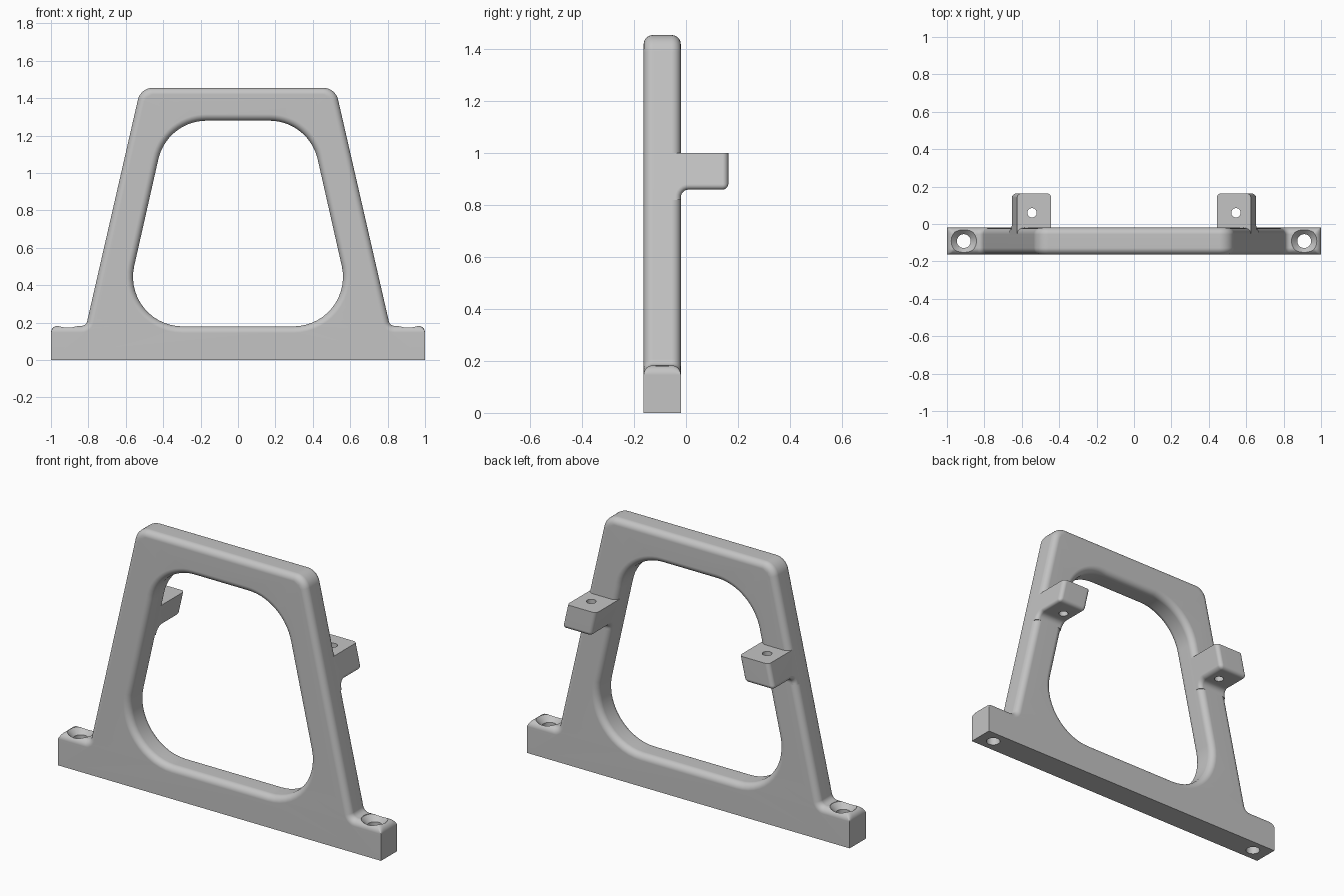
import bpy, bmesh, math
from mathutils import Vector

if "Cube" in bpy.data.objects:
    bpy.data.objects.remove(bpy.data.objects["Cube"])

Y0, Y1, R = -0.163, -0.02, 0.035      # frame front, back, edge rounding

grey = bpy.data.materials.new("light_grey")
grey.diffuse_color = (0.55, 0.55, 0.55, 1)
grey.use_nodes = True
grey.node_tree.nodes["Principled BSDF"].inputs["Base Color"].default_value = grey.diffuse_color


def rounded(corners, n=8):
    """Closed 2D loop from (x, z, radius) corners."""
    pts = []
    for i, (x, z, r) in enumerate(corners):
        c = Vector((x, z))
        if r == 0:
            pts.append(c)
            continue
        a = (Vector(corners[i - 1][:2]) - c).normalized()
        b = (Vector(corners[(i + 1) % len(corners)][:2]) - c).normalized()
        half = a.angle(b) / 2
        mid = c + (a + b).normalized() * (r / math.sin(half))
        t = r / math.tan(half)
        s, e = c + a * t - mid, c + b * t - mid
        w = s.angle(e)
        for k in range(n + 1):
            f = k / n
            pts.append(mid + (s * math.sin((1 - f) * w) + e * math.sin(f * w)) / math.sin(w))
    return pts


def mirrored(right):
    return right + [(-x, z, r) for x, z, r in reversed(right)]


def outer_side(z, d=0):
    return 0.812 - 0.229 * (z - 0.183) - 1.026 * d


def hole_side(z, d=0):
    return 0.628 - 0.226 * (z - 0.18) + 1.026 * d


def outer_loop(d):
    lug, top = 0.183 - d, 1.455 - d
    return rounded(mirrored([(1, 0, 0), (1, lug, 0.0365 - d),
                             (outer_side(lug, d), lug, 0.03 + d),
                             (outer_side(top, d), top, 0.08 - d)]))


def hole_loop(d):
    lo, hi = 0.18 - d, 1.28 + d
    return rounded(mirrored([(hole_side(lo, d), lo, 0.265 + d),
                             (hole_side(hi, d), hi, 0.265 + d)]), 14)


def finish(bm, name):
    bmesh.ops.recalc_face_normals(bm, faces=bm.faces)
    me = bpy.data.meshes.new(name)
    bm.to_mesh(me)
    bm.free()
    me.materials.append(grey)
    ob = bpy.data.objects.new(name, me)
    bpy.context.collection.objects.link(ob)
    return ob


def activate(ob):
    bpy.ops.object.select_all(action='DESELECT')
    ob.select_set(True)
    bpy.context.view_layer.objects.active = ob


def drill(ob, x, y, profile, n=32):
    """Cut a turned (z, radius) profile out of an object."""
    bm = bmesh.new()
    rings = [[bm.verts.new((x + r * math.cos(math.tau * k / n), y + r * math.sin(math.tau * k / n), z))
              for k in range(n)] for z, r in profile]
    for a, b in zip(rings, rings[1:]):
        for k in range(n):
            bm.faces.new((a[k - 1], a[k], b[k], b[k - 1]))
    bm.faces.new(rings[0])
    bm.faces.new(rings[-1])
    cutter = finish(bm, "hole_cutter")
    cutter.hide_render = True
    activate(ob)
    m = ob.modifiers.new("hole", 'BOOLEAN')
    m.operation, m.solver, m.object = 'DIFFERENCE', 'EXACT', cutter
    bpy.ops.object.modifier_apply(modifier=m.name)
    bpy.data.objects.remove(cutter)


def smooth(ob):
    activate(ob)
    bpy.ops.object.shade_smooth_by_angle(angle=math.radians(30))
    m = ob.modifiers.new("normals", 'WEIGHTED_NORMAL')
    m.keep_sharp = True


# Frame: stacked offset outlines give the rounded rims
steps = [math.pi / 2 * k / 6 for k in range(7)]
layers = [(R * (1 - math.sin(a)), Y0 + R * (1 - math.cos(a))) for a in steps]
layers += [(d, Y0 + Y1 - y) for d, y in reversed(layers)]
bm = bmesh.new()
caps = ([], [])
for loop in (outer_loop, hole_loop):
    rings = [[bm.verts.new((p.x, y, p.y)) for p in loop(d)] for d, y in layers]
    for a, b in zip(rings, rings[1:]):
        for k in range(len(a)):
            bm.faces.new((a[k - 1], a[k], b[k], b[k - 1]))
    for cap, ring in zip(caps, (rings[0], rings[-1])):
        cap += [bm.edges.get((ring[k - 1], ring[k])) for k in range(len(ring))]
for cap in caps:
    bmesh.ops.triangle_fill(bm, edges=cap, use_beauty=True)
frame = finish(bm, "frame")

# Countersunk mounting holes in the feet
for s in (-1, 1):
    drill(frame, s * 0.91, (Y0 + Y1) / 2,
          [(-0.1, 0.037), (0.15, 0.037), (0.181, 0.068), (0.3, 0.068)])
smooth(frame)

# Rear tabs: side profile swept between the frame's slanted sides
for s, name in ((-1, "left_tab"), (1, "right_tab")):
    prof = rounded([(-0.055, 1.0, 0), (0.163, 1.0, 0), (0.163, 0.86, 0),
                    (Y1, 0.86, 0.03), (Y1, 0.82, 0), (-0.055, 0.82, 0)], 6)
    bm = bmesh.new()
    ends = [[bm.verts.new((s * f(p.y), p.x, p.y)) for p in prof] for f in (hole_side, outer_side)]
    for k in range(len(prof)):
        bm.faces.new((ends[0][k - 1], ends[0][k], ends[1][k], ends[1][k - 1]))
    for e in ends:
        bm.faces.new(e)
    bmesh.ops.recalc_face_normals(bm, faces=bm.faces)
    # round the far upright edges, the far bottom edge and the underside edges
    last = len(prof) - 2
    soft = [bm.edges.get((e[k], e[k + 1])) for e in ends for k in range(1, last)]
    soft.append(bm.edges.get((ends[0][2], ends[1][2])))
    bmesh.ops.bevel(bm, geom=soft, offset=0.022, segments=5, profile=0.5, affect='EDGES')
    tab = finish(bm, name)
    drill(tab, s * 0.545, 0.06, [(0.5, 0.025), (1.2, 0.025)], 24)
    smooth(tab)
